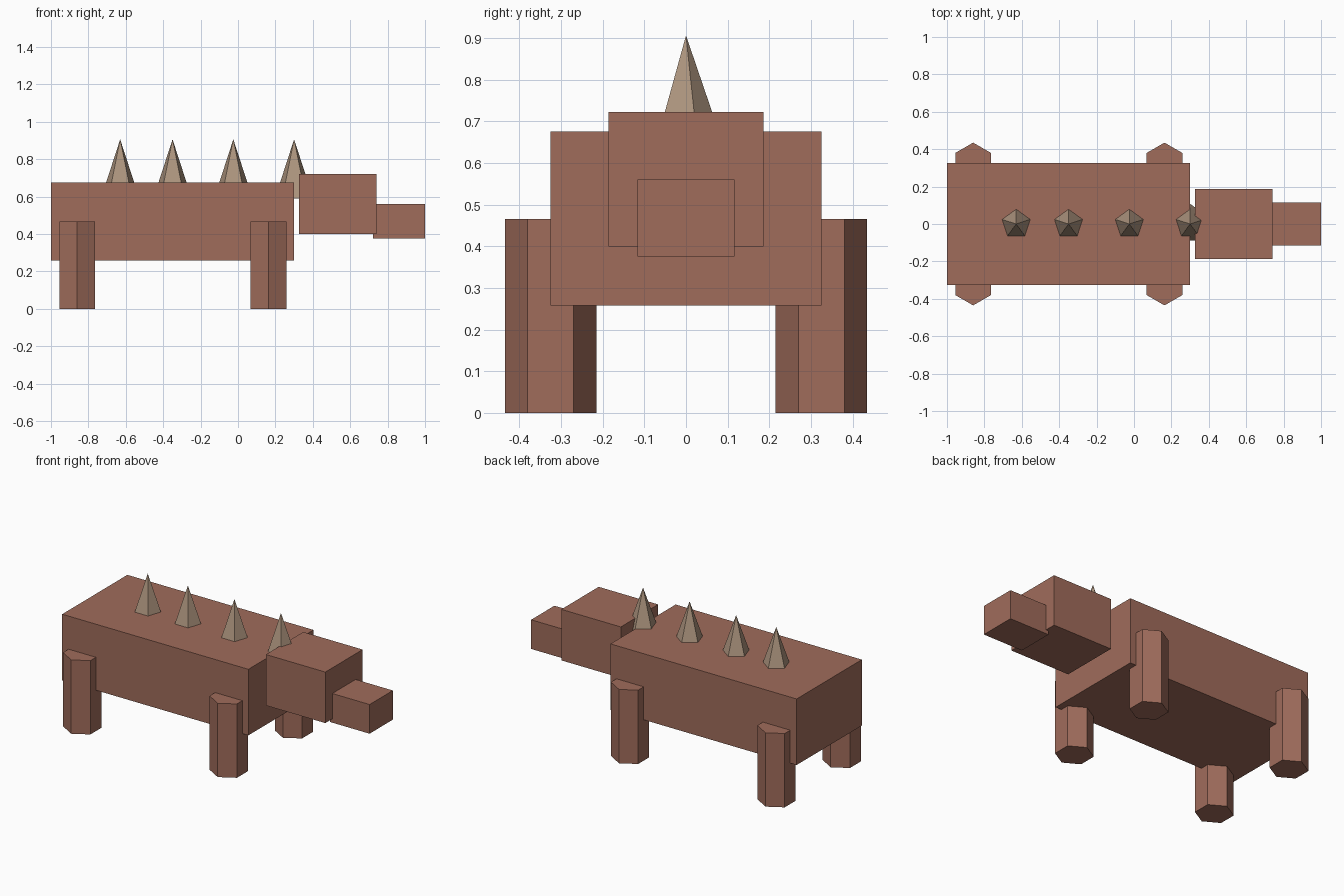
import bpy
from mathutils import Vector

default_cube = bpy.data.objects.get("Cube")
if default_cube:
    bpy.data.objects.remove(default_cube, do_unlink=True)


def make_material(name, rgb):
    mat = bpy.data.materials.new(name)
    mat.use_nodes = True
    color = (*rgb, 1.0)
    mat.diffuse_color = color
    bsdf = next(n for n in mat.node_tree.nodes if n.type == 'BSDF_PRINCIPLED')
    bsdf.inputs["Base Color"].default_value = color
    return mat


hide = make_material("hide_brown", (0.35, 0.15, 0.105))
horn = make_material("horn_tan", (0.42, 0.30, 0.21))


def finish(name, mat):
    obj = bpy.context.object
    obj.name = obj.data.name = name
    obj.data.materials.append(mat)
    return obj


def box(name, low, high, mat):
    low, high = Vector(low), Vector(high)
    bpy.ops.mesh.primitive_cube_add(size=1, location=(low + high) / 2)
    obj = finish(name, mat)
    for v in obj.data.vertices:
        v.co *= high - low


# Body, head and snout
box("body", (-1.0, -0.325, 0.258), (0.30, 0.325, 0.675), hide)
box("head", (0.325, -0.186, 0.40), (0.74, 0.186, 0.722), hide)
box("snout", (0.722, -0.116, 0.376), (1.0, 0.116, 0.56), hide)

# Hexagonal legs
leg_height = 0.466
for end, x in (("back", -0.86), ("front", 0.163)):
    for side, sign in (("left", 1), ("right", -1)):
        bpy.ops.mesh.primitive_cylinder_add(
            vertices=6, radius=0.11, depth=leg_height,
            location=(x, sign * 0.325, leg_height / 2))
        finish(f"{end}_{side}_leg", hide)

# Five-sided spikes sunk into the back
spike_base, spike_tip = 0.59, 0.906
for i, x in enumerate((-0.63, -0.35, -0.025, 0.30), 1):
    bpy.ops.mesh.primitive_cone_add(
        vertices=5, radius1=0.108, radius2=0, depth=spike_tip - spike_base,
        location=(x, 0, (spike_base + spike_tip) / 2))
    finish(f"back_spike_{i}", horn)
